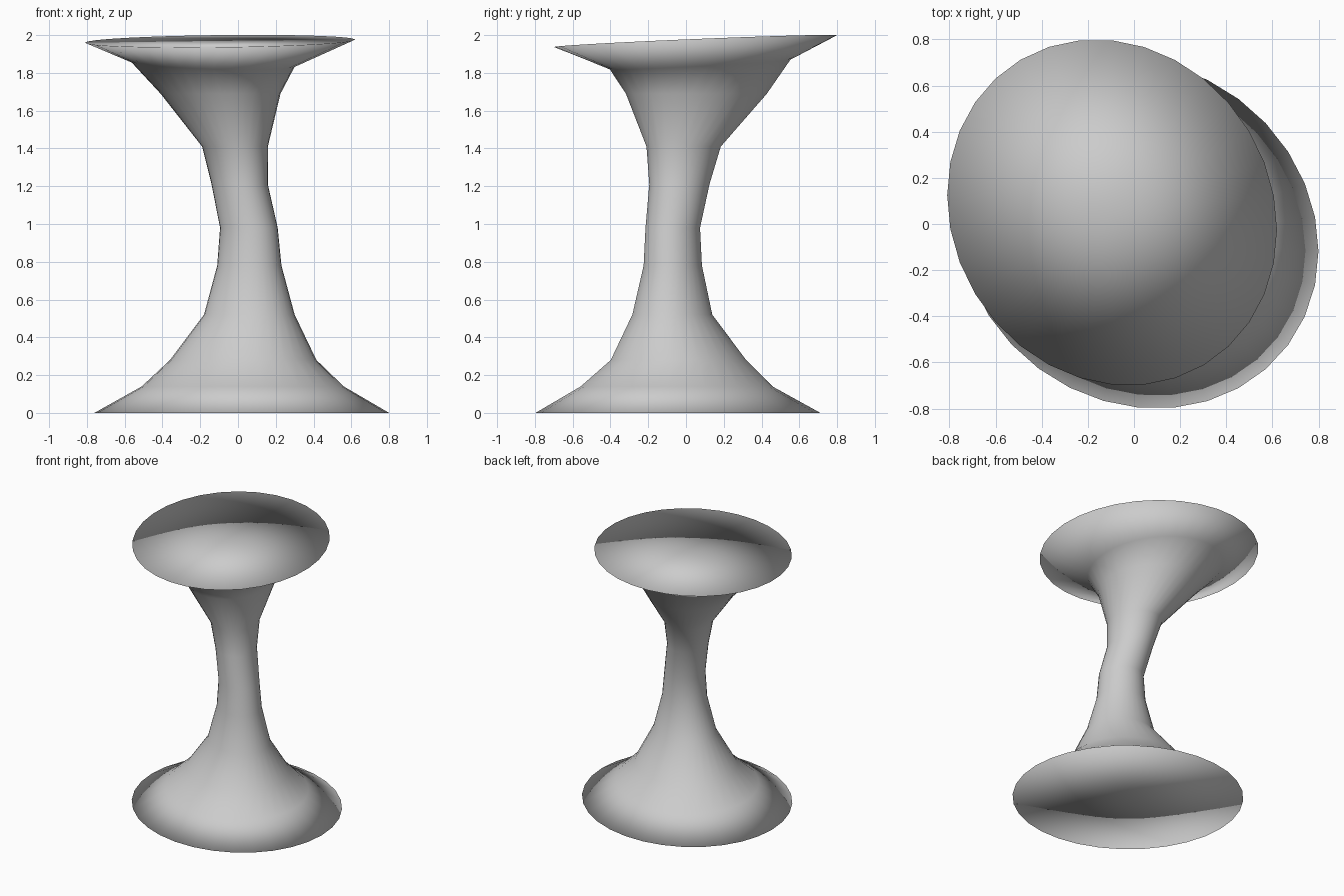
import bpy, bmesh
from math import cos, sin, pi, sqrt

if "Cube" in bpy.data.objects:
    bpy.data.objects.remove(bpy.data.objects["Cube"])

SIDES = 32
SKEW = -0.1  # rings are slightly stretched along the back-left diagonal

# Section rings: z, x min, x max, y min, y max, tilt in x, tilt in y
RINGS = [
    (0.00, -0.76, 0.80, -0.80, 0.715, 0, 0),
    (0.14, -0.51, 0.56, -0.56, 0.46, 0, 0),
    (0.28, -0.36, 0.415, -0.40, 0.32, 0, 0),
    (0.52, -0.18, 0.30, -0.285, 0.14, 0, 0),
    (0.78, -0.11, 0.23, -0.225, 0.085, 0, 0),
    (0.98, -0.095, 0.21, -0.215, 0.075, 0, 0),
    (1.21, -0.14, 0.158, -0.195, 0.125, 0, 0),
    (1.41, -0.19, 0.158, -0.21, 0.185, 0, 0),
    (1.69, -0.41, 0.225, -0.32, 0.43, 0, 0),
    (1.845, -0.565, 0.30, -0.405, 0.555, -0.023, 0.052),
    (1.968, -0.81, 0.62, -0.70, 0.80, 0.016, 0.043),
]


def add_ring(bm, z, x0, x1, y0, y1, tx, ty):
    rx, ry = (x1 - x0) / 2, (y1 - y0) / 2
    verts = []
    for i in range(SIDES):
        t = 2 * pi * i / SIDES
        dx = rx * cos(t)
        dy = ry * (SKEW * cos(t) + sqrt(1 - SKEW ** 2) * sin(t))
        verts.append(bm.verts.new(((x0 + x1) / 2 + dx, (y0 + y1) / 2 + dy,
                                   z + tx * dx + ty * dy)))
    return verts


def add_cap(bm, ring, spec):
    # Fan of triangles around the ring's centre
    z, x0, x1, y0, y1 = spec[:5]
    c = bm.verts.new(((x0 + x1) / 2, (y0 + y1) / 2, z))
    for i in range(SIDES):
        bm.faces.new((ring[i], ring[(i + 1) % SIDES], c))


# Flared pedestal: lofted wall with a flat foot and a tilted flat top
bm = bmesh.new()
loops = [add_ring(bm, *r) for r in RINGS]
for a, b in zip(loops, loops[1:]):
    for i in range(SIDES):
        j = (i + 1) % SIDES
        bm.faces.new((a[i], a[j], b[j], b[i]))
add_cap(bm, loops[0], RINGS[0])
add_cap(bm, loops[-1], RINGS[-1])
bmesh.ops.recalc_face_normals(bm, faces=bm.faces[:])
for f in bm.faces:
    f.smooth = True

mesh = bpy.data.meshes.new("flared_pedestal")
bm.to_mesh(mesh)
bm.free()
bpy.context.collection.objects.link(bpy.data.objects.new("flared_pedestal", mesh))
